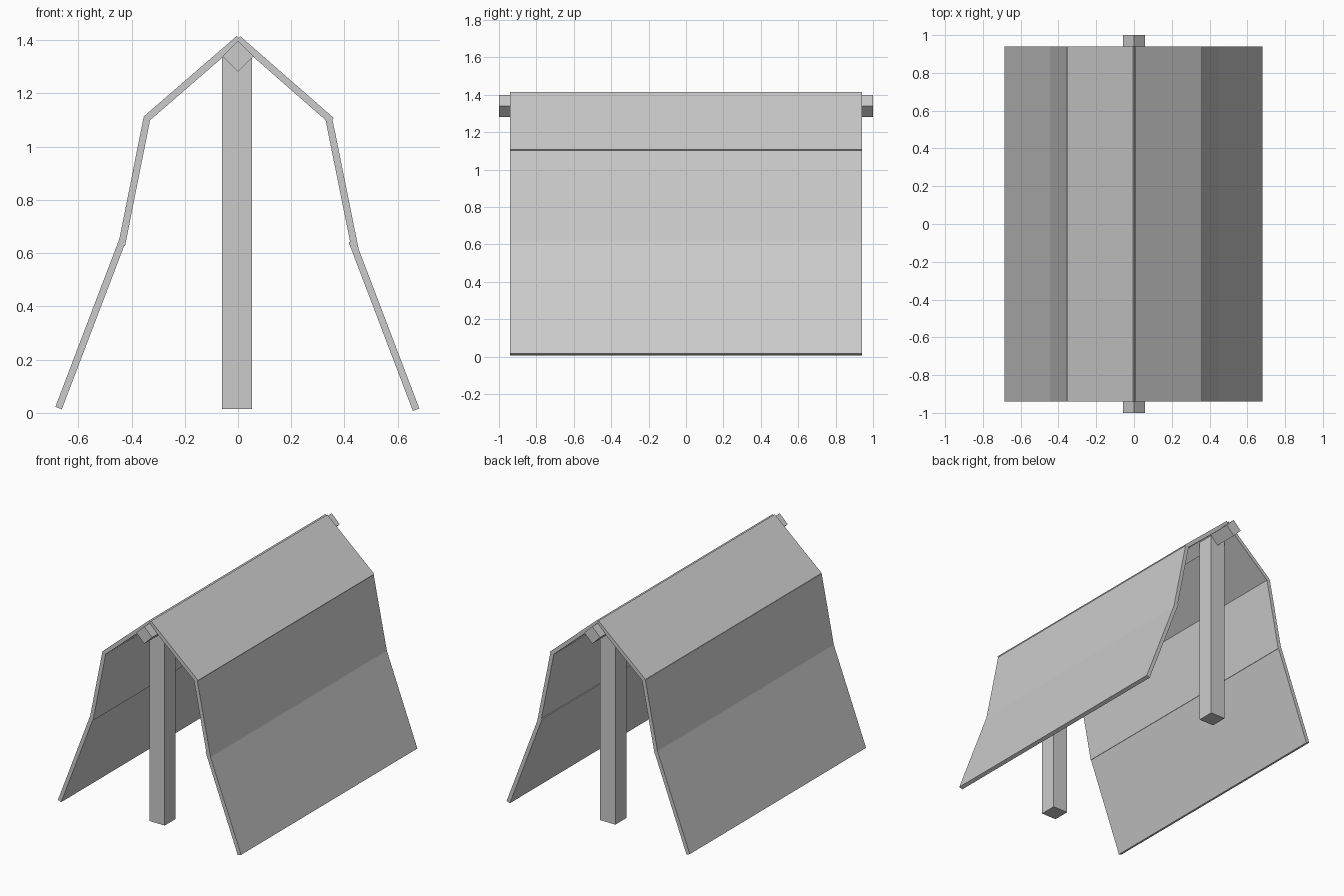
import bpy
import math
from mathutils import Vector

cube = bpy.data.objects.get("Cube")
if cube:
    bpy.data.objects.remove(cube, do_unlink=True)

grey = bpy.data.materials.new("plain_grey")
grey.use_nodes = True
grey.diffuse_color = (0.6, 0.6, 0.6, 1)
grey.node_tree.nodes["Principled BSDF"].inputs["Base Color"].default_value = (0.6, 0.6, 0.6, 1)


def box(name, centre, size, tilt=0.0):
    """Box of the given size, turned about the y axis."""
    bpy.ops.mesh.primitive_cube_add(size=1, location=centre, rotation=(0, tilt, 0))
    ob = bpy.context.object
    ob.name = name
    ob.scale = size
    ob.data.materials.append(grey)
    return ob


def panel(name, low, high):
    """Long thin board whose section runs from low to high in the xz plane."""
    a, b = Vector(low), Vector(high)
    d, mid = b - a, (a + b) / 2
    box(name, (mid.x, 0, mid.y), (THICK, LENGTH, d.length), math.atan2(d.x, d.y))


THICK, LENGTH = 0.026, 1.88

# Three boards down each side, overlapping at the joints
panel("right_lower_panel", (-0.674, 0.018), (-0.433, 0.65))
panel("right_middle_panel", (-0.437, 0.63), (-0.342, 1.107))
panel("right_roof_panel", (-0.346, 1.103), (0.004, 1.406))
panel("left_lower_panel", (0.669, 0.012), (0.428, 0.645))
panel("left_middle_panel", (0.441, 0.61), (0.341, 1.105))
panel("left_roof_panel", (0.351, 1.098), (0.0, 1.405))

# Ridge beam set on its corner
box("ridge_beam", (0, 0, 1.34), (0.083, 2.0, 0.083), math.pi / 4)

# Upright posts under the ridge
for name, y in (("front_post", -0.80), ("back_post", 0.78)):
    box(name, (-0.003, y, 0.678), (0.113, 0.116, 1.325))
